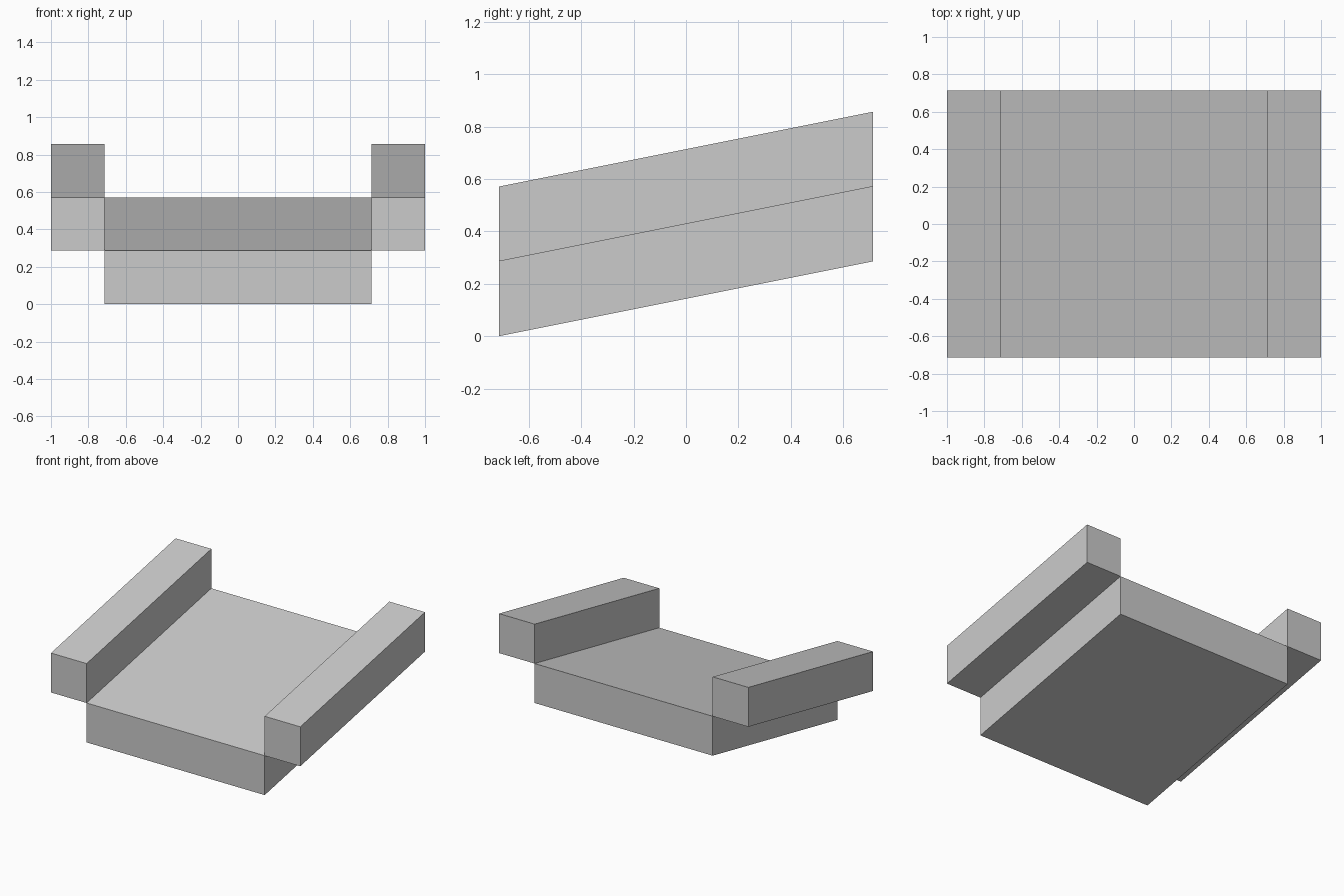
import bpy
import bmesh

cube = bpy.data.objects.get("Cube")
if cube:
    bpy.data.objects.remove(cube, do_unlink=True)

U = 1 / 7            # module size
HALF_DEPTH = 5 * U
RISE = 2 * U         # climb from front to back

grey = bpy.data.materials.new("plain_grey")
grey.use_nodes = True
colour = (0.6, 0.6, 0.6, 1)
grey.diffuse_color = colour
grey.node_tree.nodes["Principled BSDF"].inputs["Base Color"].default_value = colour


def sloped_block(name, x0, x1, z0, z1):
    """Box with vertical ends, sheared so that it climbs towards the back."""
    bm = bmesh.new()
    bmesh.ops.create_cube(bm, size=1)
    for v in bm.verts:
        back = v.co.y > 0
        v.co.x = x1 if v.co.x > 0 else x0
        v.co.z = (z1 if v.co.z > 0 else z0) + (RISE if back else 0)
        v.co.y = HALF_DEPTH if back else -HALF_DEPTH
    mesh = bpy.data.meshes.new(name)
    bm.to_mesh(mesh)
    bm.free()
    mesh.materials.append(grey)
    obj = bpy.data.objects.new(name, mesh)
    bpy.context.collection.objects.link(obj)
    return obj


# Ramp deck
sloped_block("ramp_deck", -5 * U, 5 * U, 0, 2 * U)

# Side rails, resting on the deck's upper edges
sloped_block("left_rail", 5 * U, 7 * U, 2 * U, 4 * U)
sloped_block("right_rail", -7 * U, -5 * U, 2 * U, 4 * U)
